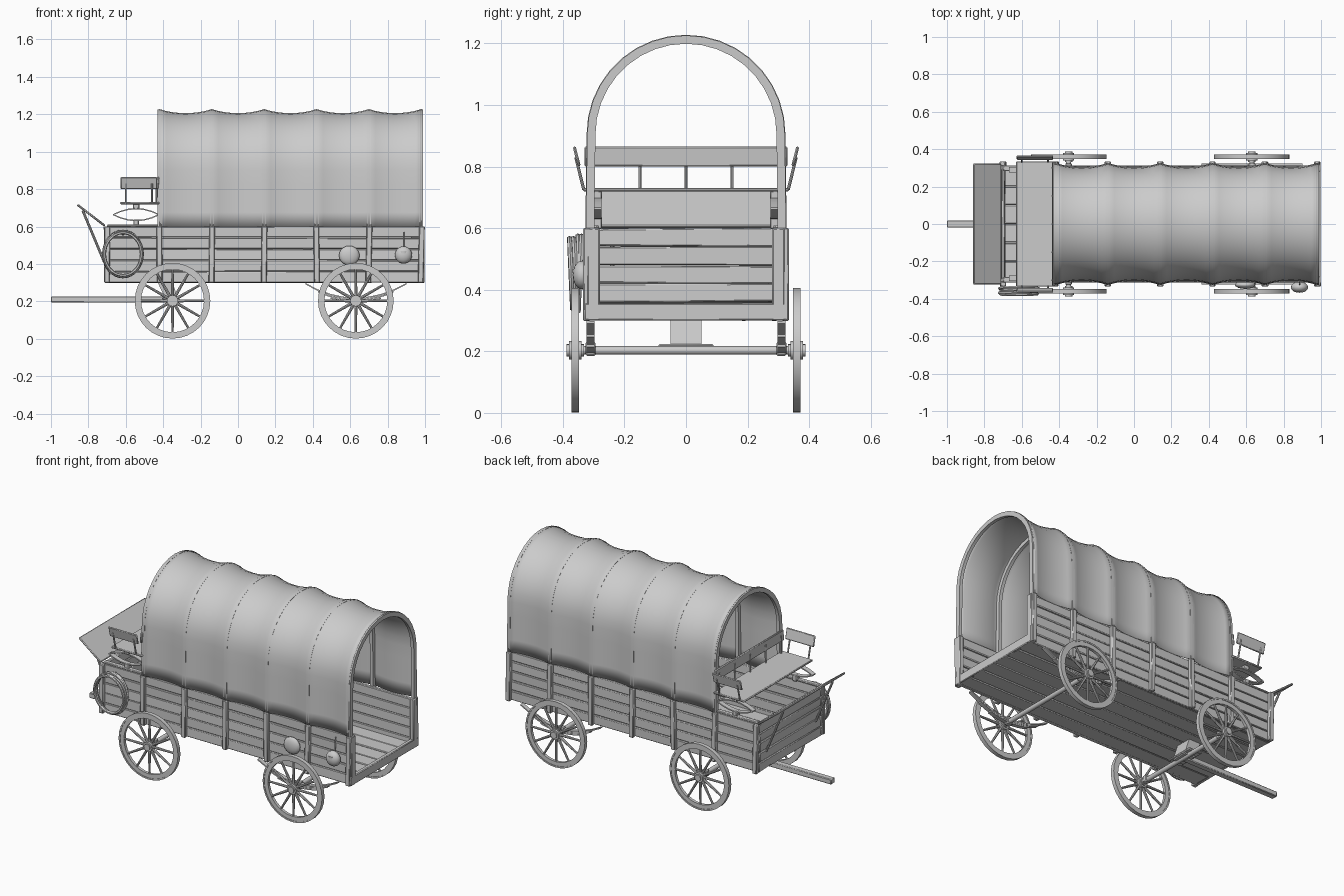
import bpy, bmesh, math, random
from mathutils import Vector, Matrix

if "Cube" in bpy.data.objects:
    bpy.data.objects.remove(bpy.data.objects["Cube"])
random.seed(4)
pi = math.pi


def finish(name, bm, smooth=True):
    bmesh.ops.recalc_face_normals(bm, faces=bm.faces)
    me = bpy.data.meshes.new(name)
    bm.to_mesh(me)
    bm.free()
    ob = bpy.data.objects.new(name, me)
    bpy.context.collection.objects.link(ob)
    if smooth:
        bpy.context.view_layer.objects.active = ob
        ob.select_set(True)
        bpy.ops.object.shade_smooth_by_angle(angle=math.radians(40))
        ob.select_set(False)
    return ob


def box(name, c, s, rot=(0, 0, 0), bevel=0.004, wobble=0.0):
    bm = bmesh.new()
    bmesh.ops.create_cube(bm, size=1)
    for v in bm.verts:
        v.co = Vector([v.co[i] * s[i] + random.uniform(-wobble, wobble) for i in range(3)])
    if bevel:
        bmesh.ops.bevel(bm, geom=bm.edges[:], offset=bevel, segments=1, affect='EDGES')
    ob = finish(name, bm)
    ob.location, ob.rotation_euler = c, rot
    return ob


def add_rod(bm, a, b, r1, r2=None, n=8):
    a, b = Vector(a), Vector(b)
    m = Matrix.Translation((a + b) / 2) @ (b - a).to_track_quat('Z', 'Y').to_matrix().to_4x4()
    bmesh.ops.create_cone(bm, cap_ends=True, segments=n, radius1=r1,
                          radius2=r1 if r2 is None else r2, depth=(b - a).length, matrix=m)


def rod(name, a, b, r1, r2=None, n=8):
    bm = bmesh.new()
    add_rod(bm, a, b, r1, r2, n)
    return finish(name, bm)


def add_loft(bm, rings, loop=False, tube=True):
    rows = [[bm.verts.new(p) for p in r] for r in rings]
    n = len(rows[0])
    for i in range(len(rows) if loop else len(rows) - 1):
        a, b = rows[i], rows[(i + 1) % len(rows)]
        for j in range(n if tube else n - 1):
            k = (j + 1) % n
            bm.faces.new((a[j], a[k], b[k], b[j]))
    if tube and not loop:
        bm.faces.new(rows[0])
        bm.faces.new(rows[-1])


def strap(name, path, y, w, t):
    # flat bar following an x,z path
    bm = bmesh.new()
    add_loft(bm, [[(x, y - w / 2, z), (x, y + w / 2, z), (x, y + w / 2, z + t), (x, y - w / 2, z + t)]
                  for x, z in path])
    return finish(name, bm)


def arch(r, z0=0.6, zc=0.905, n=18):
    low = [(-r - 0.004 * (1 - i / 4), z0 + (zc - z0) * i / 4) for i in range(4)]
    mid = [(-r * math.cos(pi * i / n), zc + r * math.sin(pi * i / n)) for i in range(n + 1)]
    return low + mid + [(-y, z) for y, z in reversed(low)]


def wheel(name, x, y):
    bm = bmesh.new()
    N, z = 32, 0.203

    def ring(r0, r1, hw):
        rings = []
        for i in range(N):
            c, s = math.cos(2 * pi * i / N), math.sin(2 * pi * i / N)
            rings.append([(x + r * c, y + d, z + r * s)
                          for r, d in ((r0, -hw), (r1, -hw), (r1, hw), (r0, hw))])
        add_loft(bm, rings, loop=True)
    ring(0.168, 0.194, 0.009)
    ring(0.193, 0.202, 0.012)
    add_rod(bm, (x, y - 0.02, z), (x, y + 0.02, z), 0.03, n=16)
    add_rod(bm, (x, y - 0.028, z), (x, y + 0.028, z), 0.02, n=16)
    for i in range(12):
        d = Vector((math.cos(pi * i / 6), 0, math.sin(pi * i / 6)))
        c = Vector((x, y, z))
        add_rod(bm, c + d * 0.02, c + d * 0.172, 0.0085, 0.006)
    return finish(name, bm)


# wagon bed: side, floor and front planks
for i in range(5):
    z = 0.33 + i * 0.06
    for s in (-1, 1):
        box("side_plank", (0.14, s * 0.3, z), (1.71, 0.022, 0.058), wobble=0.002)
    box("front_plank", (-0.7, 0, z), (0.022, 0.6, 0.058), wobble=0.003)
for i in range(6):
    box("floor_plank", (0.14, -0.25 + i * 0.1, 0.316), (1.70, 0.097, 0.03), wobble=0.002)
box("rear_sill", (0.985, 0, 0.328), (0.025, 0.66, 0.055))

# upright posts on the sides
bow_x = [-0.42 + 0.28 * i for i in range(6)]
for x in [-0.7] + bow_x:
    for s in (-1, 1):
        box("side_post", (x, s * 0.322, 0.45), (0.03, 0.024, 0.302), rot=(0, random.uniform(-.03, .03), 0))
for s in (-1, 1):
    box("rear_corner_post", (0.985, s * 0.3, 0.45), (0.026, 0.04, 0.3))

# bows
for x in bow_x:
    bm = bmesh.new()
    add_loft(bm, [[(x - 0.01, a[0], a[1]), (x + 0.01, a[0], a[1]), (x + 0.01, b[0], b[1]), (x - 0.01, b[0], b[1])]
                  for a, b in zip(arch(0.294), arch(0.321))])
    finish("cover_bow", bm)

# canvas cover, sagging between the bows
bm = bmesh.new()
rows = []
for i in range(41):
    sag = 0.022 * math.sin(pi * (i % 8) / 8) ** 0.8
    rows.append([(-0.42 + 1.4 * i / 40, y, z) for y, z in arch(0.323 - sag)])
add_loft(bm, rows, tube=False)
cover = finish("canvas_cover", bm)
m = cover.modifiers.new("thickness", 'SOLIDIFY')
m.thickness = 0.004

# wheels and axles
for label, x in (("front", -0.35), ("rear", 0.63)):
    for s in (-1, 1):
        wheel(label + "_wheel", x, s * 0.36)
    rod(label + "_axle", (x, -0.386, 0.203), (x, 0.386, 0.203), 0.014, n=10)

# rear leaf springs
for s in (-1, 1):
    for k, t in enumerate((1.0, 0.75, 0.5)):
        path = [(0.63 + 0.27 * t * u, 0.212 - k * 0.009 + 0.078 * (t * u) ** 2)
                for u in (-1, -0.75, -0.5, -0.25, 0, 0.25, 0.5, 0.75, 1)]
        strap("rear_leaf_spring", path, s * 0.31, 0.026, 0.008)
    box("spring_clamp", (0.63, s * 0.31, 0.208), (0.04, 0.032, 0.045))
    box("front_axle_clamp", (-0.35, s * 0.31, 0.208), (0.035, 0.028, 0.04))

# front bolster, turning plate and tongue
strap("front_bolster", [(-0.385, 0.2), (-0.375, 0.22), (-0.385, 0.3)], 0, 0.1, 0.001).hide_render = True
bm = bmesh.new()
add_loft(bm, [[(a, -0.05, z), (b, -0.05, z), (b, 0.05, z), (a, 0.05, z)]
              for a, b, z in ((-0.39, -0.32, 0.2), (-0.4, -0.33, 0.24), (-0.43, -0.35, 0.302))])
bpy.data.objects.remove(bpy.data.objects["front_bolster"])
finish("front_bolster", bm)
box("turning_plate", (-0.36, 0, 0.216), (0.09, 0.18, 0.014))
box("tongue", (-0.68, 0, 0.21), (0.64, 0.038, 0.032))

# slanted footboard and braces
box("footboard", (-0.785, 0, 0.66), (0.186, 0.645, 0.012), rot=(0, math.atan2(0.115, 0.15), 0))
for s in (-1, 1):
    rod("footboard_brace", (-0.83, s * 0.24, 0.685), (-0.715, s * 0.24, 0.41), 0.007)

# driver seat with back, arms and elliptic springs
box("seat", (-0.525, 0, 0.725), (0.21, 0.67, 0.012))
box("seat_back", (-0.43, 0, 0.833), (0.014, 0.66, 0.064), rot=(0, 0.08, 0))
for y in (-0.3, -0.15, 0, 0.15, 0.3):
    rod("back_spindle", (-0.437, y, 0.725), (-0.436, y, 0.84), 0.005)
for s in (-1, 1):
    box("seat_arm", (-0.53, s * 0.355, 0.833), (0.195, 0.01, 0.066), rot=(-s * 0.25, 0, 0))
    for x in (-0.6, -0.46):
        rod("arm_spindle", (x, s * 0.332, 0.725), (x, s * 0.358, 0.83), 0.005)
    for k in (-1, 1):
        path = [(-0.545 + 0.122 * u, 0.66 + k * 0.032 * (1 - u * u))
                for u in (-1, -0.7, -0.35, 0, 0.35, 0.7, 1)]
        strap("seat_spring", path, s * 0.29, 0.03, 0.007)
    box("spring_top_block", (-0.545, s * 0.29, 0.708), (0.035, 0.035, 0.028))
    box("spring_foot", (-0.545, s * 0.29, 0.617), (0.03, 0.035, 0.04))
    box("spring_rail", (-0.56, s * 0.298, 0.604), (0.28, 0.03, 0.012))

# coiled rope hung on the near side
for k in range(4):
    bm = bmesh.new()
    rings = []
    rx, rz, y0 = 0.104 - 0.006 * (k % 2), 0.122 - 0.008 * (k // 2), -0.344 - 0.01 * k
    for i in range(32):
        a = 2 * pi * i / 32
        d = Vector((math.cos(a), 0, math.sin(a)))
        c = Vector((-0.615 + rx * d.x, y0 + 0.005 * math.sin(a + k), 0.453 + rz * d.z))
        rings.append([c + d * 0.008 * math.cos(b) + Vector((0, 0.008 * math.sin(b), 0))
                      for b in [pi * j / 3 for j in range(6)]])
    add_loft(bm, rings, loop=True)
    finish("rope_coil", bm)
rod("rope_peg", (-0.615, -0.3, 0.56), (-0.615, -0.38, 0.565), 0.008)


# canteen and hanging pot
def flat_ball(name, c, s):
    bm = bmesh.new()
    bmesh.ops.create_uvsphere(bm, u_segments=16, v_segments=10, radius=1)
    for v in bm.verts:
        v.co = Vector([v.co[i] * s[i] + c[i] for i in range(3)])
    finish(name, bm)


flat_ball("canteen", (0.595, -0.325, 0.445), (0.055, 0.022, 0.052))
flat_ball("pot", (0.885, -0.338, 0.448), (0.046, 0.03, 0.046))
rod("pot_rim", (0.885, -0.338, 0.455), (0.885, -0.338, 0.468), 0.03, n=16)
rod("pot_strap", (0.885, -0.322, 0.49), (0.885, -0.316, 0.57), 0.004)
